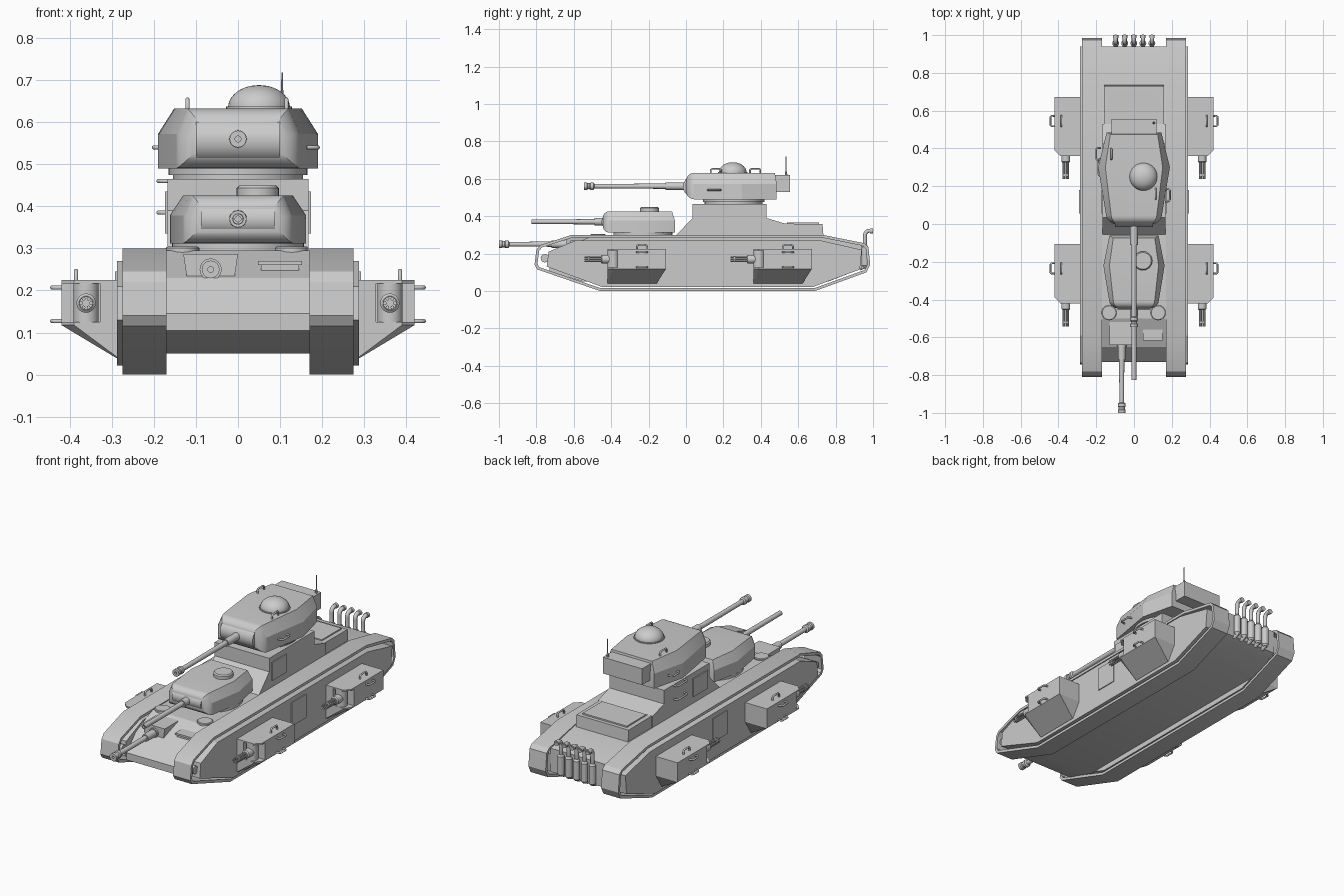
import bpy, bmesh
from math import sin, cos, pi, radians
from mathutils import Vector

if "Cube" in bpy.data.objects:
    bpy.data.objects.remove(bpy.data.objects["Cube"])


def finish(bm, name, angle=22):
    bmesh.ops.recalc_face_normals(bm, faces=bm.faces)
    me = bpy.data.meshes.new(name)
    bm.to_mesh(me)
    bm.free()
    ob = bpy.data.objects.new(name, me)
    bpy.context.collection.objects.link(ob)
    bpy.ops.object.select_all(action='DESELECT')
    ob.select_set(True)
    bpy.context.view_layer.objects.active = ob
    bpy.ops.object.shade_smooth_by_angle(angle=radians(angle))
    return ob


def loft(name, rings, nose=0.0):
    """Join stacked rings of 3D points; nose rounds the edges of the front face."""
    bm = bmesh.new()
    vs = [[bm.verts.new(p) for p in r] for r in rings]
    n = len(vs[0])
    for a, b in zip(vs, vs[1:]):
        for i in range(n):
            j = (i + 1) % n
            bm.faces.new((a[i], a[j], b[j], b[i]))
    bm.faces.new(vs[0])
    bm.faces.new(vs[-1])
    if nose:
        y = min(v.co.y for v in bm.verts) + 1e-4
        front = [f for f in bm.faces if all(v.co.y < y for v in f.verts)]
        edges = [e for e in bm.edges if sum(f in front for f in e.link_faces) == 1]
        bmesh.ops.bevel(bm, geom=edges, offset=nose, segments=6, profile=0.5, affect='EDGES')
    return finish(bm, name)


def place(axis, u, v, t):
    return {'x': (t, u, v), 'y': (u, t, v), 'z': (u, v, t)}[axis]


def prism(name, pts, axis, a, b):
    return loft(name, [[place(axis, u, v, t) for u, v in pts] for t in (a, b)])


def box(name, x, y, z):
    return prism(name, [(x[0], y[0]), (x[1], y[0]), (x[1], y[1]), (x[0], y[1])], 'z', *z)


def lathe(name, axis, u, v, prof, n=32):
    """Revolve (distance along axis, radius) pairs about a line through u, v."""
    return loft(name, [[place(axis, u + r * cos(2 * pi * i / n), v + r * sin(2 * pi * i / n), t)
                        for i in range(n)] for t, r in prof])


def tube(name, pts, r):
    cu = bpy.data.curves.new(name, 'CURVE')
    cu.dimensions, cu.bevel_depth, cu.bevel_resolution, cu.use_fill_caps = '3D', r, 3, True
    sp = cu.splines.new('POLY')
    sp.points.add(len(pts) - 1)
    for p, c in zip(sp.points, pts):
        p.co = (*c, 1)
    ob = bpy.data.objects.new(name, cu)
    bpy.context.collection.objects.link(ob)


def handle(name, base, out, along=(0, 1, 0), length=0.055, h=0.022):
    b, o, a = Vector(base), Vector(out) * h, Vector(along) * length / 2
    tube(name, [b - a - o * .2, b - a + o * .7, b - a * .75 + o, b + a * .75 + o, b + a + o * .7, b + a - o * .2], .005)


def inset(p, d):
    p, res = [Vector(q) for q in p], []
    for i, q in enumerate(p):
        e, f = (q - p[i - 1]).normalized(), (p[(i + 1) % len(p)] - q).normalized()
        m, k = Vector((-e.y, e.x)), Vector((-f.y, f.x))
        res.append(q + (m + k) * d / (1 + m.dot(k)))
    return res


# Hull
prism('hull', [(-.55, .05), (.76, .05), (.94, .12), (.94, .25), (.73, .295), (-.5, .295),
               (-.65, .23), (-.73, .145), (-.73, .105)], 'x', -.172, .172)
prism('superstructure', [(-.06, .29), (.035, .39), (.035, .465), (.43, .465), (.43, .39), (.53, .36), (.53, .29)],
      'x', -.167, .167)
prism('engine_deck', [(.5, .29), (.5, .36), (.73, .358), (.735, .29)], 'x', -.16, .16)
box('engine_hatch', (-.135, .135), (.54, .71), (.35, .366))

# Track belts, side armour and doors
track = [(-.46, 0), (.69, 0), (.965, .10), (.985, .14), (.975, .235), (.955, .255), (.73, .30),
         (-.61, .30), (-.78, .245), (-.80, .22), (-.81, .14), (-.795, .115)]
inner = inset(track, .015)
side = [(-.45, .022), (.68, .022), (.93, .115), (.94, .22), (.72, .27), (-.59, .27), (-.735, .21), (-.745, .13)]
for s, tag in ((1, 'right'), (-1, 'left')):
    bm = bmesh.new()
    rows = [[bm.verts.new((s * x, *p)) for p in loop]
            for x, loop in ((.17, track), (.275, track), (.275, inner), (.17, inner))]
    for a, b in zip(rows, rows[1:] + rows[:1]):
        for i in range(len(track)):
            bm.faces.new((a[i - 1], a[i], b[i], b[i - 1]))
    finish(bm, 'track_belt_' + tag)
    prism('side_armour_' + tag, side, 'x', s * .17, s * .287)
    box('hull_door_' + tag, sorted((s * .28, s * .292)), (.055, .18), (.115, .245))
    box('upper_door_' + tag, sorted((s * .16, s * .173)), (.055, .18), (.335, .435))
    # Axle caps seen in the end slots
    lathe('front_axle_' + tag, 'x', -.755, .175, [(s * .17, .022), (s * .268, .022)], 20)
for z in (.385, .46):
    handle('ladder_rung', (-.167, .3, z), (-1, 0, 0), length=.09)

# Sponsons with rotary guns
for s, tag in ((1, 'right'), (-1, 'left')):
    for y, end in ((-.42, 'front'), (.36, 'rear')):
        e, part = y + .313, f'_{end}_{tag}'
        roof = [(.28, y), (.39, y), (.42, y + .03), (.42, e), (.28, e)]
        keel = [(.28, y), (.285, y), (.29, y + .005), (.29, e - .05), (.28, e - .05)]
        room = [(.28, y), (.328, y), (.328, y + .055), (.42, y + .055), (.42, e), (.28, e)]
        ring = lambda pts, z: [(s * u, v, z) for u, v in pts]
        loft('sponson_floor' + part, [ring(keel, .04), ring(roof, .118), ring(roof, .125)])
        loft('sponson_body' + part, [ring(room, .125), ring(room, .217)])
        loft('sponson_roof' + part, [ring(roof, .217), ring(roof, .225)])
        gx = s * .361
        lathe('gun_drum' + part, 'z', gx, y + .03, [(.12, .03), (.222, .03)], 24)
        lathe('gun_sleeve' + part, 'y', gx, .17, [(y - .035, .017), (y - .03, .023), (y + .02, .023)], 20)
        lathe('barrel_clamp' + part, 'y', gx, .17, [(y - .105, .016), (y - .095, .016)], 16)
        for i in range(6):
            lathe('rotary_barrel' + part, 'y', gx + .012 * cos(i * pi / 3), .17 + .012 * sin(i * pi / 3),
                  [(y - .122, .0045), (y, .0045)], 8)
        handle('roof_handle' + part, (s * .385, y + .185, .225), (0, 0, 1))
        handle('side_handle' + part, (s * .42, y + .185, .207), (s, 0, 0))
        handle('low_handle' + part, (s * .42, y + .185, .127), (s, 0, 0))


def barrel(name, x, z, tip, collar, root, r, brake=0.0):
    """Gun tube from tip to root with a thicker collar and optional muzzle brake."""
    prof = [(tip + .04, r * .55), (tip, r * .55), (tip, max(r, brake))]
    if brake:
        prof += [(tip + .015, brake), (tip + .02, brake * .8), (tip + .03, brake * .8), (tip + .035, brake),
                 (tip + .05, brake), (tip + .055, r)]
    prof += [(collar, r * 1.1), (collar, r * 1.6), (root, r * 1.7)]
    lathe(name, 'y', x, z, prof, 20)


def turret(name, half_low, half_top, z0, zm, z1, nose):
    ring = lambda h, z: [(x, y, z) for x, y in h] + [(-x, y, z) for x, y in reversed(h)]
    return loft(name, [ring(half_low, z0), ring(half_low, zm), ring(half_top, z1)], nose)


# Main turret
lathe('main_turret_ring', 'z', 0, .255, [(.45, .155), (.475, .155), (.475, .165), (.5, .165)], 48)
turret('main_turret', [(.14, 0), (.19, .3), (.145, .485)], [(.115, 0), (.152, .3), (.125, .475)],
       .49, .572, .632, .045)
lathe('main_mantlet', 'x', .04, .558, [(-.1, .056), (.1, .056)], 32)
barrel('main_gun', 0, .56, -.545, -.11, .02, .0125, .02)
box('turret_bustle', (-.12, .12), (.46, .555), (.53, .62))
lathe('cupola_base', 'z', .05, .25, [(.62, .078), (.637, .078)], 40)
lathe('cupola_dome', 'z', .05, .25, [(.635 + .053 * sin(a * pi / 20), .073 * cos(a * pi / 20) + .0005)
                                     for a in range(11)], 40)
lathe('antenna', 'z', .105, .535, [(.61, .007), (.635, .006), (.64, .003), (.718, .002)], 8)
handle('turret_top_handle_right', (.115, .16, .632), (0, 0, 1))
handle('turret_top_handle_left', (-.12, .37, .632), (0, 0, 1))
handle('turret_side_handle_right', (.168, .15, .54), (1, .15, 0), length=.065)
handle('turret_side_handle_left', (-.178, .37, .54), (-1, 0, 0), length=.065)

# Forward turret
lathe('forward_turret_ring', 'z', 0, -.23, [(.29, .157), (.32, .157)], 48)
turret('forward_turret', [(.125, -.445), (.162, -.22), (.13, -.06)], [(.105, -.445), (.13, -.22), (.11, -.075)],
       .312, .378, .426, .036)
lathe('forward_mantlet', 'x', -.41, .37, [(-.088, .042), (.088, .042)], 32)
barrel('forward_gun', 0, .37, -.825, -.49, -.42, .0125)
lathe('forward_cupola', 'z', .047, -.195, [(.42, .05), (.443, .05), (.449, .044)], 32)

# Hull gun, driver visor and deck hatches
prism('hull_gun_casemate', [(-.13, .287), (0, .287), (-.012, .205), (-.118, .205)], 'y', -.64, -.5)
lathe('hull_gun_collar', 'y', -.065, .25, [(-.65, .026), (-.62, .026)], 24)
barrel('hull_gun', -.065, .25, -1.0, -.72, -.62, .0125, .021)
box('driver_visor', (.055, .145), (-.61, -.5), (.23, .262))
box('visor_lid', (.048, .152), (-.618, -.5), (.26, .27))
for x in (-.132, .128):
    lathe('deck_hatch', 'z', x, -.47, [(.285, .04), (.301, .04), (.304, .036)], 28)

# Exhaust stacks
for i in range(5):
    x = -.097 + .048 * i
    tube('exhaust_pipe', [(x, .93, .12), (x, .957, .13), (x, .957, .295)] +
         [(x, .982 - .025 * cos(a * pi / 10), .3 + .022 * sin(a * pi / 10)) for a in range(6)] +
         [(x, 1.0, .318)], .011)
    lathe('exhaust_muffler', 'z', x, .957, [(.125, .011), (.135, .018), (.235, .018), (.245, .011)], 16)
    lathe('exhaust_tip', 'y', x, .32, [(.985, .014), (1.0, .014)], 16)
